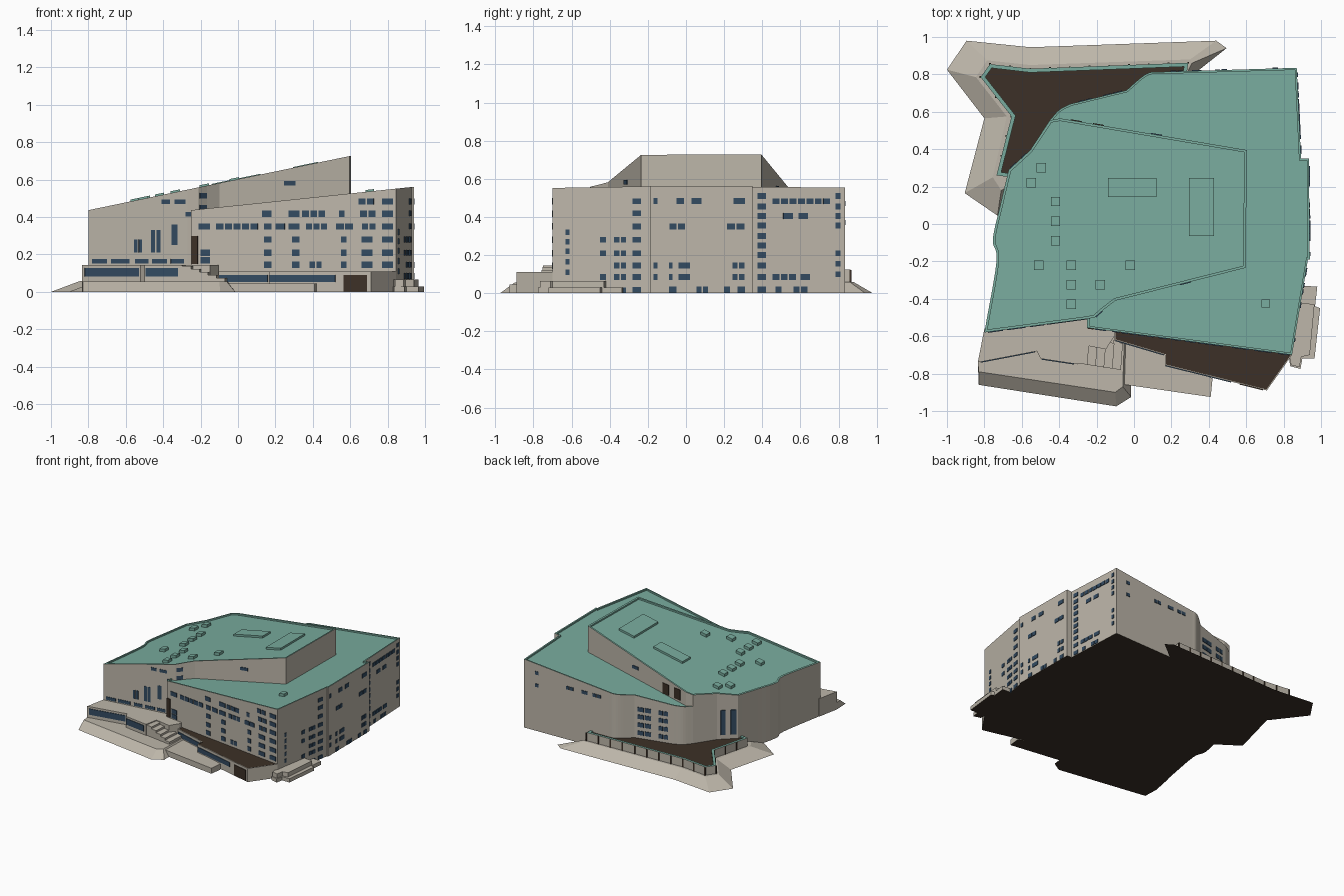
import bpy, bmesh, math
from mathutils import Vector

if "Cube" in bpy.data.objects:
    bpy.data.objects.remove(bpy.data.objects["Cube"])


def mat(name, r, g, b):
    m = bpy.data.materials.new(name)
    m.diffuse_color = (r, g, b, 1)
    m.use_nodes = True
    m.node_tree.nodes["Principled BSDF"].inputs["Base Color"].default_value = m.diffuse_color
    return m


MATS = [mat("stone", .51, .47, .40), mat("green_copper", .19, .41, .34),
        mat("dark_brown", .045, .03, .02), mat("window_blue", .033, .07, .12)]
STONE, GREEN, DARK, BLUE = range(4)


def finish(name, bm):
    me = bpy.data.meshes.new(name)
    bm.to_mesh(me)
    bm.free()
    for m in MATS:
        me.materials.append(m)
    ob = bpy.data.objects.new(name, me)
    bpy.context.collection.objects.link(ob)
    return ob


def solid(name, base, z, top=None, z0=0, mat_top=STONE, rim=0, mat_rim=STONE, drop=.012):
    """Straight or tapered block on an outline; z is a height or a function of x."""
    zf = z if callable(z) else (lambda x: z)
    bm = bmesh.new()
    lo = [bm.verts.new((x, y, z0)) for x, y in base]
    hi = [bm.verts.new((x, y, zf(x))) for x, y in (top or base)]
    n = len(lo)
    bottom = bm.faces.new(lo[::-1])
    cap = bm.faces.new(hi)
    for i in range(n):
        bm.faces.new((lo[i], lo[(i + 1) % n], hi[(i + 1) % n], hi[i]))
    bmesh.ops.recalc_face_normals(bm, faces=bm.faces[:])
    bottom.material_index = DARK if z0 == 0 else STONE
    cap.material_index = mat_top
    if rim:
        r = bmesh.ops.inset_region(bm, faces=[cap], thickness=rim, depth=0, use_even_offset=True)
        for f in r["faces"]:
            f.material_index = mat_rim
        r = bmesh.ops.extrude_discrete_faces(bm, faces=[cap])
        # sink the area inside the rim
        inner = r["faces"][0]
        inner.material_index = mat_top
        edge = [v.co.copy() for v in inner.verts]
        for v in inner.verts:
            v.co.z -= drop
        for i in range(len(edge)):
            a, b = inner.verts[i], inner.verts[(i + 1) % len(edge)]
            f = bm.faces.new([bm.verts.new(edge[i]), bm.verts.new(edge[(i + 1) % len(edge)]), b, a])
            f.material_index = mat_rim
    return finish(name, bm)


def box(bm, p, q, z0, z1, t, m=0):
    """Plate standing along the line p-q."""
    p, q = Vector(p), Vector(q)
    d = (q - p).normalized()
    o = Vector((-d.y, d.x)) * t
    ring = [p - o, q - o, q + o, p + o]
    lo = [bm.verts.new((v.x, v.y, z0)) for v in ring]
    hi = [bm.verts.new((v.x, v.y, z1)) for v in ring]
    fs = [bm.faces.new(lo[::-1]), bm.faces.new(hi)]
    for i in range(4):
        j = (i + 1) % 4
        fs.append(bm.faces.new((lo[i], lo[j], hi[j], hi[i])))
    for f in fs:
        f.material_index = m


def windows(name, p, q, rows, h=.034, axis=0, m=BLUE, pane=.045):
    """rows: (heights, spans); spans run along the x or y axis and split into panes."""
    bm = bmesh.new()
    p, q = Vector(p), Vector(q)
    at = lambda c: p.lerp(q, (c - p[axis]) / (q[axis] - p[axis]))
    for zs, spans in rows:
        for z in zs:
            for a, b in spans:
                n = max(1, round((b - a) / pane))
                w = (b - a) / n
                for i in range(n):
                    g = .004 if n > 1 else 0
                    box(bm, at(a + i * w + g), at(a + (i + 1) * w - g), z - h / 2, z + h / 2, .0045, m)
    return finish(name, bm)


def curve(pts, n=5):
    """Smooth line through the points."""
    P = [Vector(v) for v in pts]
    P = [2 * P[0] - P[1]] + P + [2 * P[-1] - P[-2]]
    out = []
    for a, b, c, d in zip(P, P[1:], P[2:], P[3:]):
        for k in range(n):
            t = k / n
            out.append(tuple(.5 * (2 * b + (c - a) * t + (2 * a - 5 * b + 4 * c - d) * t * t
                                   + (3 * b - a - 3 * c + d) * t ** 3)))
    return out + [tuple(P[-2])]


low_roof = lambda x: .437 + .105 * (x + .25)
high_roof = lambda x: .437 + .207 * (x + .80)

# main wing and tall sloping block
back_curve = curve([(.13, .813), (.085, .81), (.04, .785), (-.04, .715)], 4)
corner = curve([(-.34, .642), (-.40, .61), (-.45, .555)], 4)
solid("main_wing", [(-.25, -.555), (.845, -.70), (.93, -.19), (.94, -.19), (.935, .35), (.893, .35),
                    (.87, .835)] + back_curve + corner + [(-.36, .4), (-.25, -.4)],
      low_roof, mat_top=GREEN, rim=.011, mat_rim=GREEN)
west_curve = curve([(-.67, .29), (-.715, .10), (-.755, -.085), (-.735, -.20), (-.80, -.58)], 5)
solid("tall_block", [(-.27, -.51), (-.21, -.50), (-.165, -.46), (-.10, -.41), (.595, -.235), (.605, .395),
                     (-.395, .565), (-.45, .555), (-.555, .395)] + west_curve,
      high_roof, mat_top=GREEN, rim=.014, mat_rim=GREEN)


# rooftop pads and skylights
def roof_box(name, x, y, w, d, h, roof):
    pts = [(x - w, y - d), (x + w, y - d), (x + w, y + d), (x - w, y + d)]
    ob = solid(name, pts, lambda v: roof(v) + h, z0=.3, mat_top=GREEN)
    for f in ob.data.polygons:
        f.material_index = GREEN


roof_box("roof_pad_wide", -.01, .195, .13, .05, .004, high_roof)
roof_box("roof_pad_deep", .362, .09, .067, .155, .004, high_roof)
for x, y in [(-.495, .30), (-.55, .22), (-.42, .12), (-.42, .015), (-.42, -.09), (-.51, -.22),
             (-.335, -.22), (-.02, -.22), (-.335, -.325), (-.18, -.325), (-.335, -.43)]:
    roof_box("skylight", x, y, .025, .025, .010, high_roof)
roof_box("skylight_low", .705, -.425, .022, .022, .010, low_roof)

# back terrace: earth bank, raised deck with green rim, posts
solid("back_bank", [(.28, .78), (.33, .81), (.495, .94), (.44, .98), (-.555, .945), (-.895, .98), (-1, .825),
                    (-.80, .565), (-.905, .165), (-.73, .045), (-.3, .4)], .058,
      top=[(.27, .78), (.29, .82), (.31, .86), (.30, .88), (-.555, .85), (-.785, .875), (-.845, .785),
           (-.68, .575), (-.755, .25), (-.71, .18), (-.3, .4)])
deck = [(.28, .79), (.29, .862), (-.555, .83), (-.77, .855), (-.82, .785), (-.655, .575), (-.735, .26),
        (-.66, .25), (-.3, .4), (-.1, .6)]
solid("back_deck", deck, .125, mat_top=DARK, rim=.02, mat_rim=GREEN, drop=.01)
bm = bmesh.new()
for a, b in zip(deck[1:6], deck[2:7]):
    a, b = Vector(a), Vector(b)
    n = max(1, round((b - a).length / .11))
    for i in range(n):
        c = a.lerp(b, i / n)
        box(bm, c - Vector((.005, 0)), c + Vector((.005, 0)), .05, .122, .005, DARK)
finish("deck_posts", bm)

# front terrace on the left, with sloping bank and stair
solid("front_bank", [(-.80, -.56), (-.835, -.74), (-.83, -.86), (-.095, -.975), (-.015, -.925), (-.02, -.55)], .055,
      top=[(-.80, -.56), (-.835, -.74), (-.83, -.79), (-.10, -.90), (-.06, -.87), (-.05, -.55)])
solid("front_terrace", [(-.80, -.56), (-.835, -.74), (-.52, -.68), (-.50, -.72), (-.30, -.75), (-.28, -.645),
                        (-.15, -.67), (-.105, -.60), (-.1, -.5), (-.3, -.48)], .145)
for i in range(5):
    x = -.30 + i * .045
    solid("stair_step", [(x, -.745 - i * .007), (x + .05, -.752 - i * .007), (x + .06, -.64), (x + .01, -.62)],
          .138 - i * .016)
solid("front_walk", [(-.09, -.60), (-.075, -.855), (.41, -.925), (.42, -.825), (.165, -.73), (.2, -.6)], .045)

# garage with dark flat roof
solid("garage", [(-.105, -.55), (-.105, -.62), (.165, -.70), (.165, -.755), (.71, -.89), (.845, -.70), (.75, -.6)],
      .11, mat_top=DARK, rim=.005, drop=.004)
windows("garage_band_left", (-.105, -.62), (.165, -.70), [([.072], [(-.1, .16)])], .036, pane=1)
windows("garage_band_right", (.165, -.755), (.71, -.89), [([.072], [(.17, .52)])], .036, pane=1)
windows("garage_door", (.165, -.755), (.71, -.89), [([.047], [(.565, .69)])], .088, m=DARK, pane=1)

# low steps on the right side
solid("side_platform", [(.82, -.65), (.835, -.76), (.89, -.775), (.90, -.72), (.965, -.72), (.995, -.45),
                        (.968, -.44), (.98, -.335), (.90, -.33), (.86, -.6)], .03)
solid("side_ramp", [(.82, -.66), (.84, -.755), (.885, -.765), (.895, -.71), (.94, -.70), (.965, -.43), (.89, -.42)],
      .065)

# windows on the front right wall
F0, F1 = (-.25, -.555), (.845, -.70)
stack = [(.14, .18), (.29, .33), (.55, .58), (.66, .72), (.77, .83)]
windows("front_windows", F0, F1, [
    ([.483], [(.64, .73), (.77, .83)]),
    ([.418], [(.13, .18), (.27, .33), (.34, .47), (.54, .57), (.65, .74), (.77, .83)]),
    ([.35], [(-.21, -.15), (-.12, .11), (.14, .18), (.20, .25), (.27, .33), (.36, .48), (.52, .62),
             (.66, .74), (.77, .83)]),
    ([.28, .21], stack), ([.145], stack + [(.38, .45)]), ([.17, .21], [(-.20, -.15)])])
windows("entrance_door", F0, F1, [([.225], [(-.248, -.215)])], .15, m=DARK, pane=1)

# windows on the front left wall and terrace
L0, L1 = (-.80, -.58), (-.21, -.50)
for h, z, a, b in [(.07, .245, -.56, -.51), (.12, .27, -.47, -.41), (.11, .305, -.355, -.325)]:
    windows("tall_window", L0, L1, [([z], [(a, b)])], h, pane=.03)
windows("left_small_windows", L0, L1, [([.165], [(-.78, -.70), (-.68, -.58), (-.55, -.48), (-.46, -.38), (-.36, -.29)]),
                                       ([.483], [(-.41, -.365), (-.34, -.28)]),
                                       ([.415], [(-.28, -.235)])], .024, pane=.1)
windows("link_windows", (-.21, -.50), (-.165, -.46), [([.515, .45], [(-.205, -.17)])], .03)
windows("terrace_band_left", (-.835, -.74), (-.52, -.68), [([.105], [(-.82, -.53)])], .048, pane=1)
windows("terrace_band_right", (-.50, -.72), (-.30, -.75), [([.105], [(-.495, -.32)])], .048, pane=1)
windows("block_window", (-.10, -.41), (.595, -.235), [([.582], [(.245, .305)])], .024, pane=1)

# windows on the three right walls
windows("right_front_windows", (.845, -.70), (.93, -.19), [
    ([.32, .27, .22, .165, .11], [(-.63, -.61)]), ([.28, .21, .145, .085], [(-.38, -.31)]),
    ([.28, .21, .085], [(-.45, -.42)]), ([.015], [(-.38, -.31)]),
    ([.483, .42, .35, .28, .21, .145, .085, .018], [(-.28, -.235)])], .03, 1)
windows("right_middle_windows", (.94, -.19), (.935, .35), [
    ([.483], [(-.17, -.15), (-.05, -.01), (.03, .08), (.25, .31)]), ([.35], [(-.09, 0), (.21, .31)]),
    ([.145, .085], [(-.17, -.15), (-.09, -.07), (-.04, .02), (.24, .31)]),
    ([.018], [(-.09, -.05), (.05, .12), (.2, .23), (.27, .31)])], .032, 1)
windows("right_back_windows", (.893, .35), (.87, .835), [
    ([.51, .455, .405, .355, .30, .25, .20, .145, .085, .02], [(.375, .42)]),
    ([.483], [(.45, .76)]), ([.405], [(.51, .56), (.59, .64)]), ([.085], [(.45, .58), (.60, .65)]),
    ([.02], [(.47, .50), (.56, .64)]), ([.51, .455, .405, .355, .21, .155, .10], [(.785, .81)])], .03, 1)

# windows on the back and left walls
windows("back_windows", (.13, .813), (.87, .835), [([.47], [(.74, .77)]), ([.42], [(.19, .27), (.31, .36), (.43, .50)]),
                                                   ([.37], [(.74, .77)])], .026)
windows("back_curve_windows", (-.34, .642), (-.04, .715), [([.35, .29, .225, .16], [(-.30, -.22), (-.17, -.06)])])
windows("west_tall_windows", (-.67, .29), (-.555, .395), [([.25], [(-.66, -.63), (-.60, -.575)])], .2)
windows("roof_doors", (-.395, .565), (.605, .395), [([.478], [(-.34, -.28), (-.22, -.16)])], .085, m=DARK, pane=1)
windows("roof_side_window", (-.395, .565), (.605, .395), [([.55], [(.09, .15)])], .025, pane=1)
